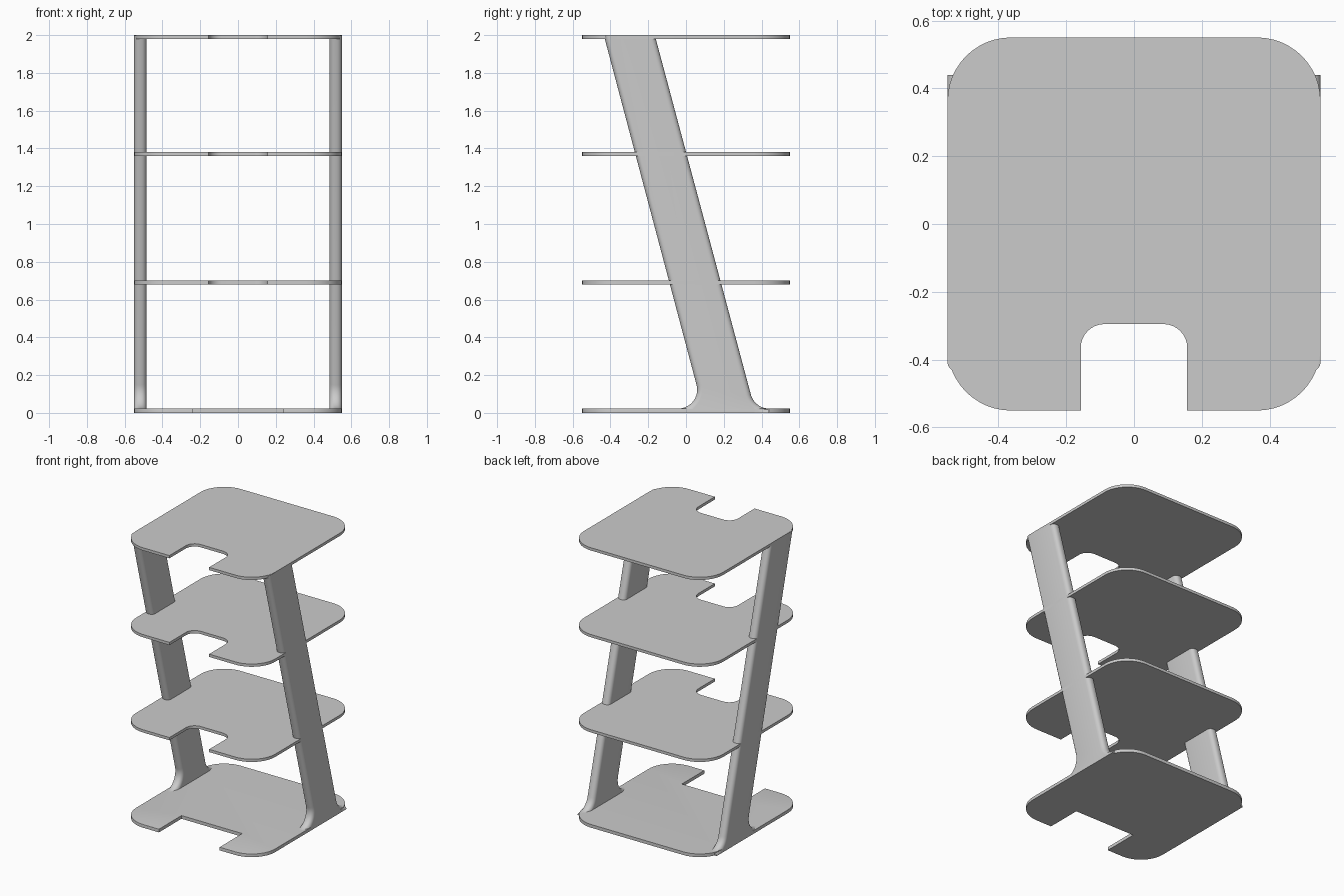
import bpy, bmesh
from math import sin, cos, pi, radians, sqrt, atan

old = bpy.data.objects.get("Cube")
if old:
    bpy.data.objects.remove(old, do_unlink=True)

grey = bpy.data.materials.new("light_grey")
grey.use_nodes = True
grey.diffuse_color = (0.6, 0.6, 0.6, 1)
grey.node_tree.nodes["Principled BSDF"].inputs["Base Color"].default_value = (0.6, 0.6, 0.6, 1)

HALF = 0.55       # half width of the plates
CORNER = 0.187    # plate corner radius
NOTCH_Y = -0.295  # inner end of the front cut-out


def arc(cx, cy, r, start, end, n=12):
    """Points on an arc, angles in degrees."""
    angles = [radians(start + (end - start) * i / n) for i in range(n + 1)]
    return [(cx + r * cos(a), cy + r * sin(a)) for a in angles]


def finish(name, bm):
    bmesh.ops.recalc_face_normals(bm, faces=bm.faces)
    mesh = bpy.data.meshes.new(name)
    bm.to_mesh(mesh)
    bm.free()
    mesh.materials.append(grey)
    mesh.shade_smooth()
    mesh.set_sharp_from_angle(angle=radians(30))
    obj = bpy.data.objects.new(name, mesh)
    bpy.context.collection.objects.link(obj)
    return obj


def plate(name, z0, z1, notch, notch_r=0, soft_front=False):
    """Rounded square plate with a cut-out in the middle of its front edge."""
    c = HALF - CORNER
    outline = []
    for sx, sy, a in ((1, -1, -90), (1, 1, 0), (-1, 1, 90), (-1, -1, 180)):
        outline += arc(sx * c, sy * c, CORNER, a, a + 90)
    outline.append((-notch, -HALF))
    if notch_r:
        outline += arc(notch_r - notch, NOTCH_Y - notch_r, notch_r, 180, 90, 8)
        outline += arc(notch - notch_r, NOTCH_Y - notch_r, notch_r, 90, 0, 8)
    else:
        outline += [(-notch, NOTCH_Y), (notch, NOTCH_Y)]
    outline.append((notch, -HALF))

    bm = bmesh.new()
    base = bm.faces.new([bm.verts.new((x, y, z0)) for x, y in outline])
    ext = bmesh.ops.extrude_face_region(bm, geom=[base], use_keep_orig=True)
    top = [v for v in ext["geom"] if isinstance(v, bmesh.types.BMVert)]
    bmesh.ops.translate(bm, verts=top, vec=(0, 0, z1 - z0))
    if soft_front:
        # Round the upper outer edge of the front half, leaving the cut-out crisp
        def outer(v):
            return v.co.z > z0 + 0.001 and v.co.y < c + 0.01 and (
                abs(v.co.x) >= c - 0.01 or v.co.y < -HALF + 0.001)
        edges = [e for e in bm.edges if all(outer(v) for v in e.verts)
                 and (e.verts[0].co - e.verts[1].co).length > 0.001
                 and not all(abs(abs(v.co.x) - notch) < 0.001 for v in e.verts)]
        bmesh.ops.bevel(bm, geom=edges, offset=0.018, segments=4, profile=0.5,
                        affect='EDGES', clamp_overlap=True)
    return finish(name, bm)


# Plates
plate("base_plate", 0, 0.023, 0.24, soft_front=True)
for name, z in (("lower_shelf", 0.68), ("upper_shelf", 1.36), ("top_shelf", 1.98)):
    plate(name, z, z + 0.02, 0.157, 0.07)

# Slanted side legs with rounded edges and flared feet
LEAN = atan(0.266)
FOOT_Z = 0.023
FOOT_R = 0.1
EDGE_R = 0.028
INNER, OUTER = 0.485, HALF


def chain(top_y, foot_y, side):
    """Side line from the top into its foot fillet, each point with an inward normal."""
    nx, nz = -side * cos(LEAN), -side * sin(LEAN)
    pts = [(top_y, 2.0, nx, nz)]
    lean = LEAN * 180 / pi
    start, end = (lean, -90) if side < 0 else (180 + lean, 270)
    cz = FOOT_Z + FOOT_R
    for y, z in arc(foot_y, cz, FOOT_R, start, end, 16):
        pts.append((y, z, (y - foot_y) / FOOT_R, (z - cz) / FOOT_R))
    return pts


front = chain(-0.435, -0.041, -1)
back = chain(-0.165, 0.44, 1)


def ring(inset):
    pts = [(y + ny * inset, min(1.999, max(0.001, z + nz * inset)))
           for y, z, ny, nz in front + back[::-1]]
    foot = len(front)
    return pts[:foot] + [(pts[foot - 1][0], 0), (pts[foot][0], 0)] + pts[foot:]


def leg(name, side):
    # Layers across the thickness, shrinking towards both faces
    steps = [radians(90 * i / 5) for i in range(6)]
    half = [(EDGE_R * (1 - cos(a)), EDGE_R * (1 - sin(a))) for a in steps]
    layers = [(INNER + d, s) for d, s in half] + [(OUTER - d, s) for d, s in half[::-1]]
    bm = bmesh.new()
    rings = [[bm.verts.new((side * x, y, z)) for y, z in ring(s)] for x, s in layers]
    for a, b in zip(rings, rings[1:]):
        for i in range(len(a)):
            j = (i + 1) % len(a)
            bm.faces.new((a[i], a[j], b[j], b[i]))
    bm.faces.new(rings[0])
    bm.faces.new(rings[-1])
    return finish(name, bm)


leg("left_leg", 1)
leg("right_leg", -1)
